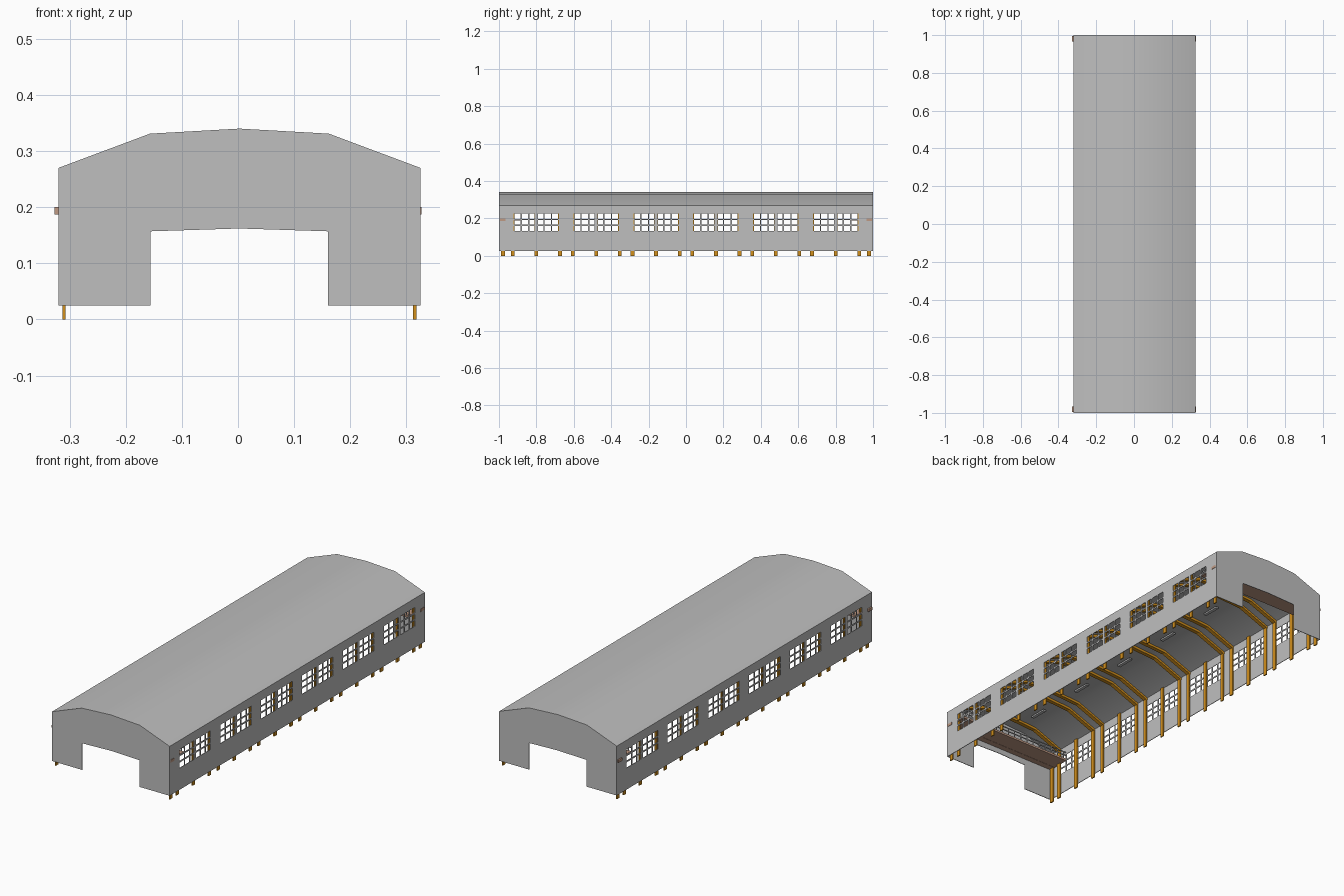
import bpy, bmesh
from mathutils import Matrix, Vector

cube = bpy.data.objects.get("Cube")
if cube:
    bpy.data.objects.remove(cube, do_unlink=True)

CX = 0.0025          # hall centreline
HALF = 0.3225        # half width to outer wall face
SKIN = 0.003         # sheet thickness
BASE = 0.025         # underside of the walls
EAVE = 0.27


def material(name, rgb):
    m = bpy.data.materials.new(name)
    m.use_nodes = True
    m.diffuse_color = (*rgb, 1)
    m.node_tree.nodes["Principled BSDF"].inputs["Base Color"].default_value = (*rgb, 1)
    return m


GREY = material("light_grey", (0.52, 0.52, 0.52))
ORANGE = material("orange_frame", (0.65, 0.28, 0.012))
BROWN = material("brown_deck", (0.52, 0.32, 0.23))


def finish(name, bm, mat):
    bmesh.ops.recalc_face_normals(bm, faces=bm.faces)
    mesh = bpy.data.meshes.new(name)
    bm.to_mesh(mesh)
    bm.free()
    mesh.materials.append(mat)
    ob = bpy.data.objects.new(name, mesh)
    bpy.context.collection.objects.link(ob)
    return ob


def box(bm, x0, x1, y0, y1, z0, z1):
    size = Vector((x1 - x0, y1 - y0, z1 - z0))
    mid = Vector((x0 + x1, y0 + y1, z0 + z1)) / 2
    bmesh.ops.create_cube(bm, size=1, matrix=Matrix.Translation(mid) @ Matrix.Diagonal((*size, 1)))


def prism(bm, outline, y0, y1):
    """Extrude an x-z outline along y."""
    face = bm.faces.new([bm.verts.new((CX + x, y0, z)) for x, z in outline])
    new = bmesh.ops.extrude_face_region(bm, geom=[face])["geom"]
    bmesh.ops.translate(bm, vec=(0, y1 - y0, 0), verts=[v for v in new if isinstance(v, bmesh.types.BMVert)])


def arch(half, drop):
    """Roof line from left eave to right eave, lowered by drop."""
    right = [(0.1595, 0.331 - drop), (half, EAVE - drop)]
    return [(-x, z) for x, z in reversed(right)] + [(0, 0.34 - drop)] + right


# Roof sheet
bm = bmesh.new()
prism(bm, arch(HALF, 0) + arch(HALF, SKIN)[::-1], -1, 1)
roof = finish("roof", bm, GREY)
bpy.context.view_layer.objects.active = roof
roof.select_set(True)
bpy.ops.object.shade_smooth_by_angle()
roof.select_set(False)

# End walls with a wide doorway
door = 0.158
opening = [(door, BASE), (door, 0.157), (0, 0.162), (-door, 0.157), (-door, BASE)]
end_outline = [(-HALF, BASE)] + arch(HALF, 0.0005) + [(HALF, BASE)] + opening
for name, y in (("front_wall", -1), ("back_wall", 1 - SKIN)):
    bm = bmesh.new()
    prism(bm, end_outline, y, y + SKIN)
    finish(name, bm, GREY)

# Side walls with window openings and glazing bars
bays = [-0.8 + 0.32 * i for i in range(6)]
WIN = 0.122
SILL, HEAD = 0.132, 0.225
for name, x0 in (("right_wall", CX - HALF), ("left_wall", CX + HALF - SKIN)):
    x1 = x0 + SKIN
    bm = bmesh.new()
    box(bm, x0, x1, -1, 1, BASE, SILL)
    box(bm, x0, x1, -1, 1, HEAD, EAVE - 0.001)
    edges = [-1] + [c + s * WIN for c in bays for s in (-1, 1)] + [1]
    for a, b in zip(edges[::2], edges[1::2]):
        box(bm, x0, x1, a, b, SILL, HEAD)
    finish(name, bm, GREY)

    bm = bmesh.new()
    for c in bays:
        for i in range(1, 6):
            y = c - WIN + i * WIN / 3
            w = 0.008 if i == 3 else 0.0035
            box(bm, x0, x1, y - w, y + w, SILL, HEAD)
        for i in (1, 2):
            z = SILL + i * (HEAD - SILL) / 3
            box(bm, x0, x1, c - WIN, c + WIN, z - 0.0035, z + 0.0035)
    finish(name.replace("wall", "window_bars"), bm, GREY)

# Columns down both sides
frame_ys = [c + s * 0.126 for c in bays for s in (-1, 1)]
column_ys = frame_ys + bays + [-0.978, 0.978]
for name, side in (("right_columns", -1), ("left_columns", 1)):
    bm = bmesh.new()
    x = CX + side * 0.3125
    for y in column_ys:
        box(bm, x - 0.003, x + 0.003, y - 0.01, y + 0.01, 0, EAVE - 0.003)
    finish(name, bm, ORANGE)

# Rafters following the roof
bm = bmesh.new()
for y in frame_ys:
    prism(bm, arch(0.317, 0.004) + arch(0.317, 0.016)[::-1], y - 0.01, y + 0.01)
finish("rafters", bm, ORANGE)

# Ceiling light fittings
bm = bmesh.new()
for y in bays:
    for x in (-0.08, 0.08):
        box(bm, CX + x - 0.008, CX + x + 0.008, y - 0.045, y + 0.045, 0.318, 0.326)
finish("ceiling_fittings", bm, GREY)

# End galleries: deck, beam through the walls, and railing
for name, s in (("front", -1), ("back", 1)):
    def span(a, b):
        return sorted((s * a, s * b))

    bm = bmesh.new()
    box(bm, -0.316, 0.321, *span(0.88, 0.996), 0.188, 0.198)
    box(bm, -0.327, 0.327, *span(0.965, 0.994), 0.187, 0.2)
    finish(name + "_gallery_deck", bm, BROWN)

    bm = bmesh.new()
    for z in (0.215, 0.232):
        box(bm, -0.315, 0.32, *span(0.881, 0.885), z, z + 0.004)
    for i in range(17):
        x = CX - 0.304 + i * 0.038
        box(bm, x - 0.002, x + 0.002, *span(0.881, 0.885), 0.198, 0.234)
    finish(name + "_gallery_railing", bm, GREY)
